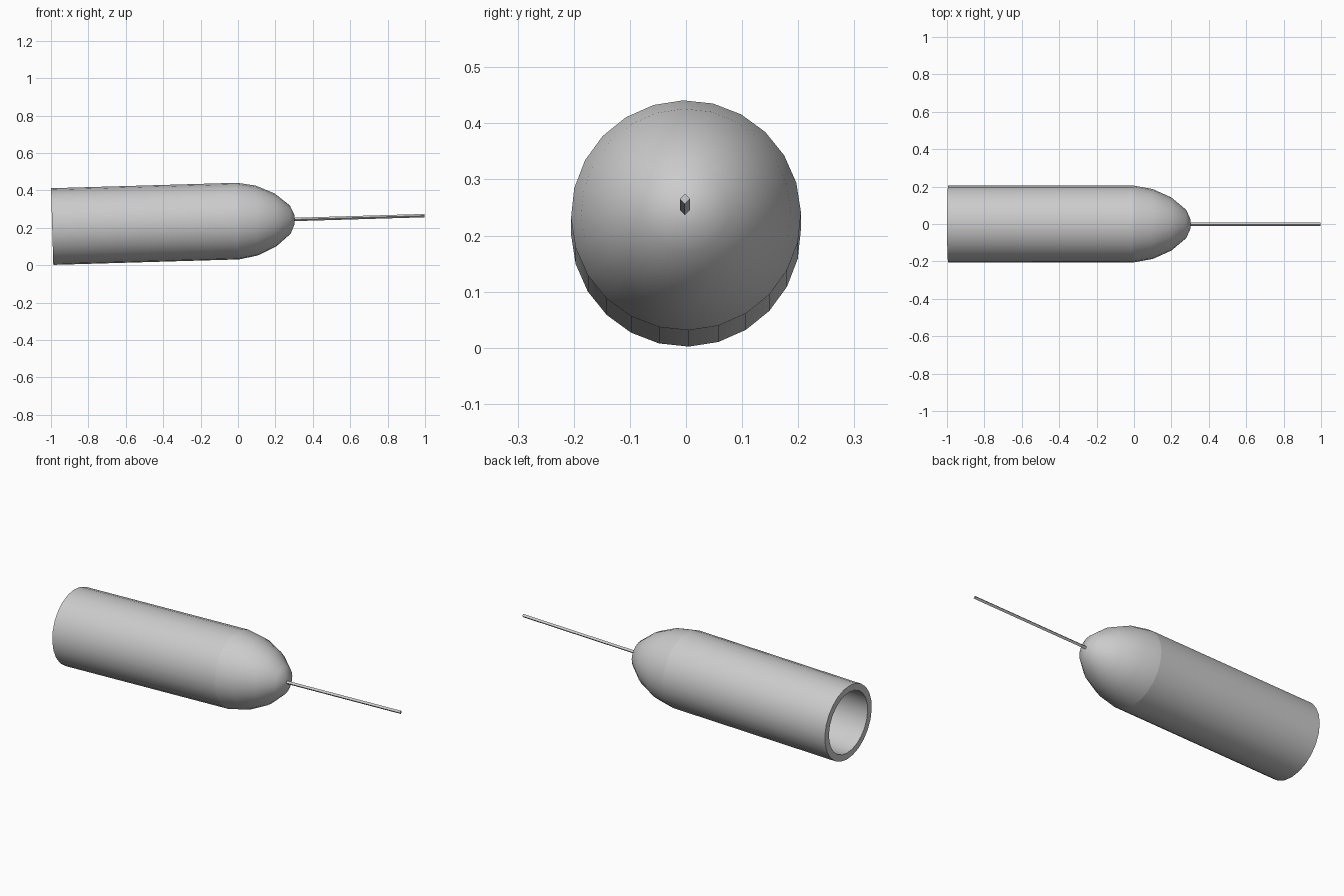
import bpy, bmesh, math
from mathutils import Matrix

if "Cube" in bpy.data.objects:
    bpy.data.objects.remove(bpy.data.objects["Cube"])

SIDES = 24
# Local axis runs along +z; tilt it to lie along +x, rising slightly
TILT = math.radians(1.68)
PLACE = (Matrix.Translation((0, 0, 0.236))
         @ Matrix.Rotation(math.pi / 2 - TILT, 4, 'Y'))


def lathe(name, profile, sides=SIDES, phase=1.4, closed=False, smooth=True, y=0.0):
    """Revolve (position, radius) points; zero radius makes a pole."""
    bm = bmesh.new()
    rings = []
    for h, r in profile:
        if r == 0:
            rings.append([bm.verts.new((0, y, h))] * sides)
        else:
            angles = [math.radians(phase) + math.tau * i / sides for i in range(sides)]
            rings.append([bm.verts.new((r * math.cos(a), y + r * math.sin(a), h))
                          for a in angles])
    pairs = list(zip(rings, rings[1:]))
    if closed:
        pairs.append((rings[-1], rings[0]))
    for a, b in pairs:
        for i in range(sides):
            j = (i + 1) % sides
            corners = list(dict.fromkeys((a[i], a[j], b[j], b[i])))
            if len(corners) > 2:
                bm.faces.new(corners)
    bmesh.ops.recalc_face_normals(bm, faces=bm.faces)
    mesh = bpy.data.meshes.new(name)
    bm.to_mesh(mesh)
    bm.free()
    obj = bpy.data.objects.new(name, mesh)
    bpy.context.collection.objects.link(obj)
    obj.matrix_world = PLACE
    if smooth:
        bpy.ops.object.select_all(action='DESELECT')
        obj.select_set(True)
        bpy.context.view_layer.objects.active = obj
        bpy.ops.object.shade_smooth_by_angle(angle=math.radians(40))
    return obj


# Hollow barrel, open at the back
lathe("barrel", [(-0.994, 0.205), (0, 0.205), (0, 0.169), (-0.994, 0.169)], closed=True)

# Rounded hollow nose: outer skin to the tip, then inner skin back to the rim
outer = [(0, 0.205), (0.10, 0.187), (0.20, 0.142), (0.28, 0.075), (0.302, 0.025), (0.304, 0)]
inner = [(0.265, 0), (0.25, 0.055), (0.18, 0.112), (0.09, 0.153), (0, 0.169)]
lathe("nose", outer + inner, closed=True)

# Thin square needle set on edge
lathe("needle", [(0.27, 0), (0.27, 0.009), (0.998, 0.009), (0.998, 0)],
      sides=4, phase=0, smooth=False, y=-0.002)
